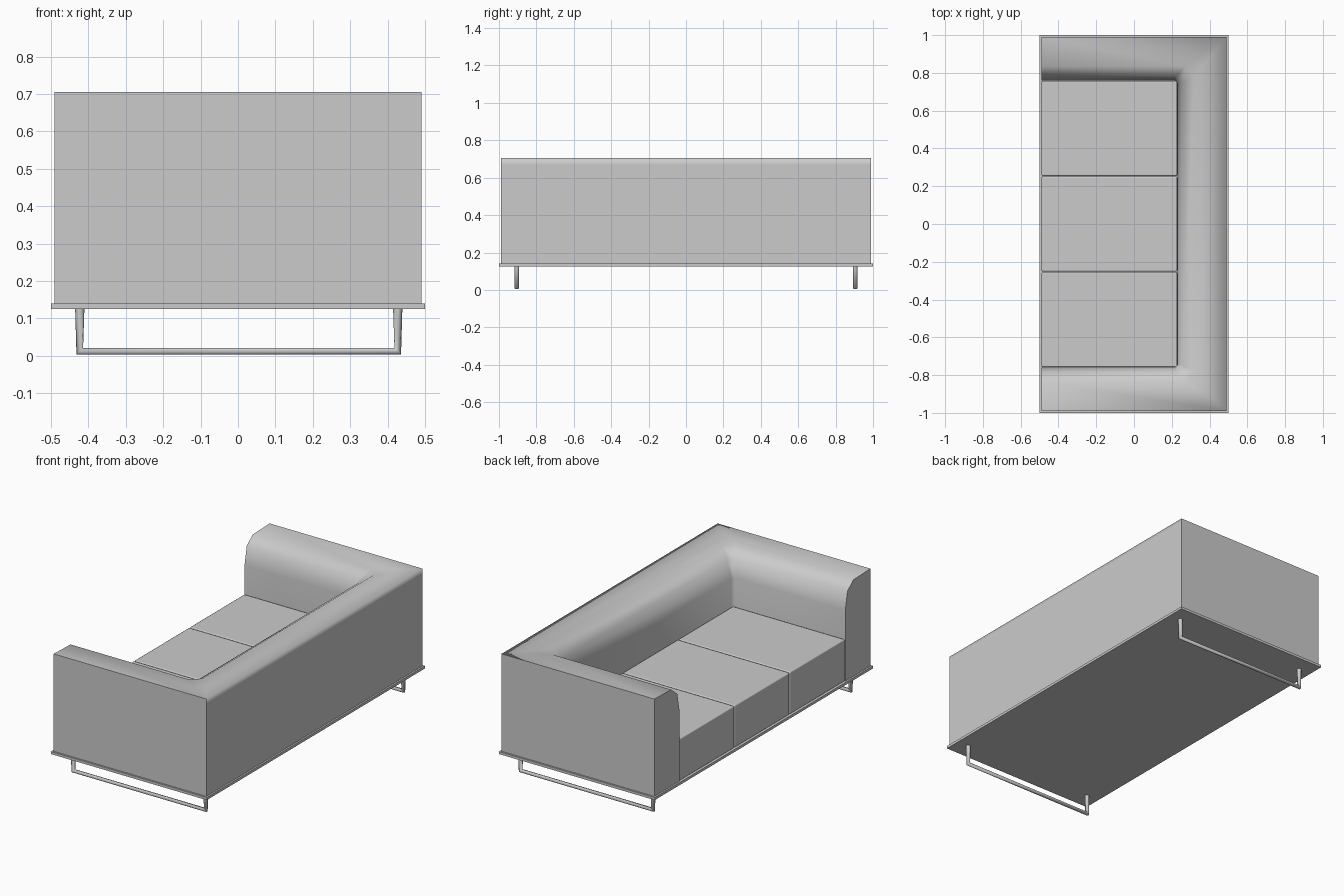
import bpy
import bmesh
import math

if "Cube" in bpy.data.objects:
    bpy.data.objects.remove(bpy.data.objects["Cube"], do_unlink=True)

GREY = (0.6, 0.6, 0.6, 1.0)
mat = bpy.data.materials.new("light_grey")
mat.use_nodes = True
mat.diffuse_color = GREY
mat.node_tree.nodes["Principled BSDF"].inputs["Base Color"].default_value = GREY


def add_object(name, data):
    obj = bpy.data.objects.new(name, data)
    bpy.context.scene.collection.objects.link(obj)
    data.materials.append(mat)
    return obj


def box(name, low, high):
    bm = bmesh.new()
    bmesh.ops.create_cube(bm, size=1)
    for v in bm.verts:
        v.co = [(a + b) / 2 + c * (b - a) for a, b, c in zip(low, high, v.co)]
    mesh = bpy.data.meshes.new(name)
    bm.to_mesh(mesh)
    bm.free()
    return add_object(name, mesh)


# Base plate
box("base_plate", (-0.5, -1, 0.125), (0.5, 1, 0.14))

# Arms and back: one rounded profile swept along a U
# Each row: back x, arm y, height, corner chamfer
BOTTOM, TOP, END = 0.14, 0.705, -0.49
profile = [
    (0.49, 0.99, BOTTOM, 0),
    (0.49, 0.99, 0.67, 0),
    (0.49, 0.99, TOP, 0),
    (0.32, 0.835, 0.70, 0.05),
    (0.255, 0.78, 0.655, 0.035),
    (0.23, 0.76, 0.55, 0.015),
    (0.23, 0.76, BOTTOM, 0.015),
]
bm = bmesh.new()
rings = []
for x, y, z, c in profile:
    half = [(END, y), (x - c, y), (x, y - c)]
    path = half + [(px, -py) for px, py in reversed(half)]
    rings.append([bm.verts.new((px, py, z)) for px, py in path])
for i, a in enumerate(rings):
    b = rings[(i + 1) % len(rings)]
    for k in range(len(a) - 1):
        bm.faces.new((a[k], a[k + 1], b[k + 1], b[k]))
for k in (0, -1):
    bm.faces.new([ring[k] for ring in rings])
bmesh.ops.remove_doubles(bm, verts=bm.verts, dist=0.0005)
bmesh.ops.recalc_face_normals(bm, faces=bm.faces)
for f in bm.faces:
    f.smooth = True
for e in bm.edges:
    back_rim = all(v.co.x > 0.48 and v.co.z > 0.7 for v in e.verts)
    e.smooth = back_rim or e.calc_face_angle(math.pi) < math.radians(50)
mesh = bpy.data.meshes.new("arms_and_back")
bm.to_mesh(mesh)
bm.free()
add_object("arms_and_back", mesh)

# Three seat cushions with slightly eased edges
for i, side in enumerate(("right", "middle", "left")):
    y0 = -0.759 + i * 0.506
    cushion = box(side + "_cushion", (END, y0 + 0.001, BOTTOM),
                  (0.229, y0 + 0.505, 0.385))
    cushion.data.shade_smooth()
    bev = cushion.modifiers.new("eased_edges", 'BEVEL')
    bev.width = 0.008
    bev.segments = 2
    bev.harden_normals = True

# Tubular sled legs, one under each arm
R = 0.0125
for name, y in (("right_leg", -0.905), ("left_leg", 0.905)):
    curve = bpy.data.curves.new(name, 'CURVE')
    curve.dimensions = '3D'
    curve.bevel_depth = R
    curve.bevel_resolution = 3
    curve.use_fill_caps = True
    spline = curve.splines.new('POLY')
    spline.points.add(3)
    path = [(-0.423, 0.13), (-0.423, R), (0.427, R), (0.427, 0.13)]
    for p, (x, z) in zip(spline.points, path):
        p.co = (x, y, z, 1)
    add_object(name, curve)
